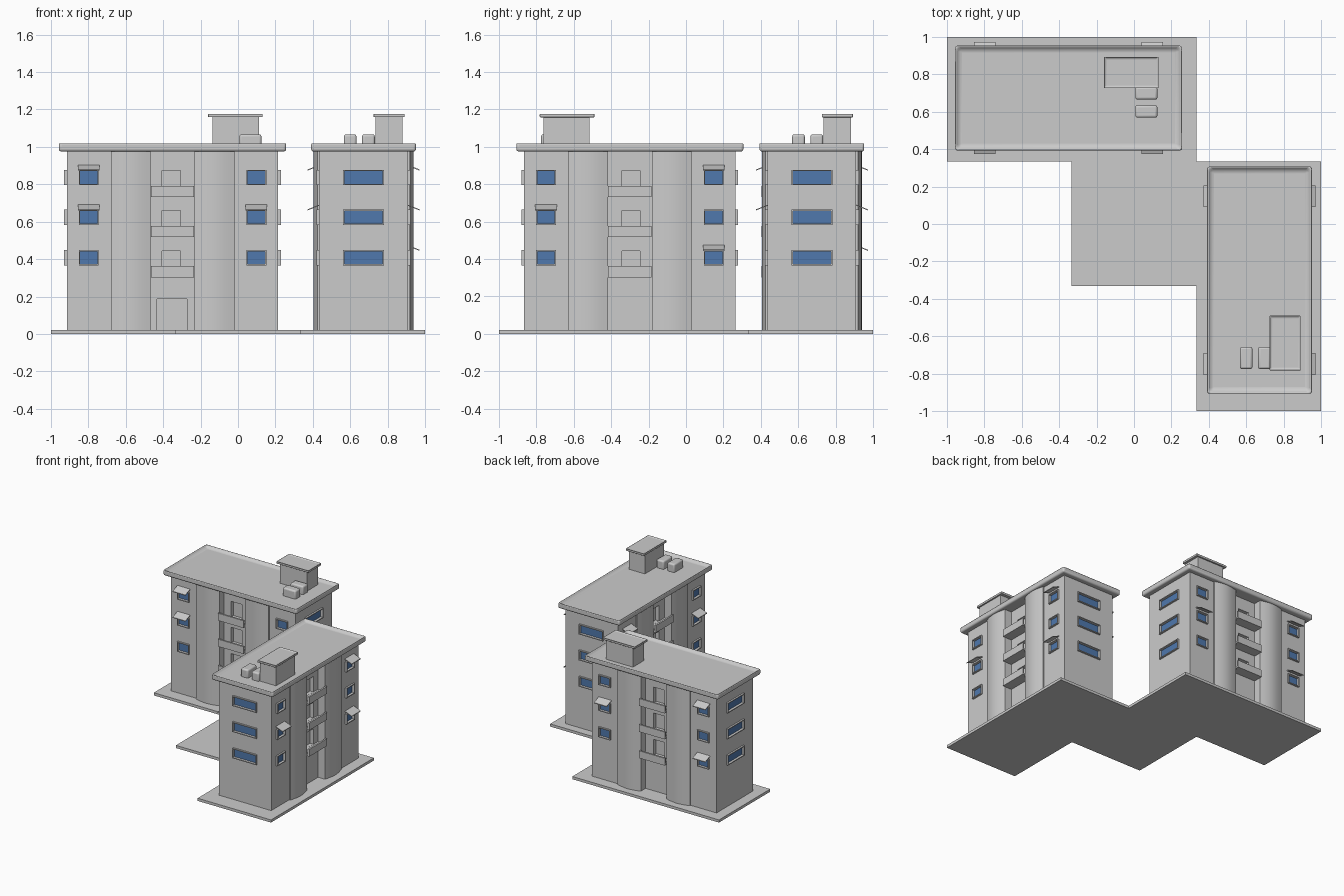
import bpy, bmesh, math
from mathutils import Matrix, Vector

if "Cube" in bpy.data.objects:
    bpy.data.objects.remove(bpy.data.objects["Cube"])

glass = bpy.data.materials.new("blue_glass")
glass.diffuse_color = (0.08, 0.19, 0.42, 1)
glass.use_nodes = True
glass.node_tree.nodes["Principled BSDF"].inputs["Base Color"].default_value = glass.diffuse_color


def finish(name, bm, M, mat=None, bevel=0):
    bmesh.ops.recalc_face_normals(bm, faces=bm.faces)
    me = bpy.data.meshes.new(name)
    bm.to_mesh(me)
    bm.free()
    ob = bpy.data.objects.new(name, me)
    bpy.context.collection.objects.link(ob)
    ob.matrix_world = M
    if mat:
        me.materials.append(mat)
    if bevel:
        b = ob.modifiers.new("bevel", 'BEVEL')
        b.width, b.segments, b.limit_method = bevel, 3, 'ANGLE'
    return ob


def add_box(bm, x0, x1, y0, y1, z0, z1):
    m = Matrix.Translation(((x0 + x1) / 2, (y0 + y1) / 2, (z0 + z1) / 2)) @ \
        Matrix.Diagonal((abs(x1 - x0), abs(y1 - y0), abs(z1 - z0), 1))
    return bmesh.ops.create_cube(bm, size=1, matrix=m)['verts']


def boxes(name, lst, M, mat=None, bevel=0):
    bm = bmesh.new()
    for b in lst:
        add_box(bm, *b)
    return finish(name, bm, M, mat, bevel)


def tray(name, b, rim, depth, M, bevel):
    # slab with a raised rim round a sunken top
    bm = bmesh.new()
    add_box(bm, *b)
    bm.normal_update()
    top = max(bm.faces, key=lambda f: f.calc_center_median().z)
    bmesh.ops.inset_region(bm, faces=[top], thickness=rim)
    for v in top.verts:
        v.co.z -= depth
    return finish(name, bm, M, None, bevel)


def prism(name, pts, z0, z1, M):
    bm = bmesh.new()
    f = bm.faces.new([bm.verts.new((x, y, z0)) for x, y in pts])
    ext = bmesh.ops.extrude_face_region(bm, geom=[f])['geom']
    for v in ext:
        if isinstance(v, bmesh.types.BMVert):
            v.co.z = z1
    return finish(name, bm, M)


L, W = 0.565, 0.237          # half length and half width of the walls
RECESS, FRONT = 0.185, 0.268  # recess wall and balcony front
LEVELS = (0.407, 0.623, 0.836)
COLS = (-0.448, 0.448)


def building(tag, M):
    # wall footprint: bowed pilasters either side of a central recess
    def bow(a, b, n=10):
        return [(a + (b - a) * i / n, -(W + 0.010 + 0.020 * math.sin(math.pi * i / n)))
                for i in range(n + 1)]
    side = [(-L, -W), (-0.33, -W)] + bow(-0.33, -0.117) + [(-0.117, -RECESS), (0.117, -RECESS)] \
        + bow(0.117, 0.33) + [(0.33, -W), (L, -W)]
    walls = prism(tag + "_walls", side + [(-x, -y) for x, y in side], 0.01, 0.985, M)

    cuts, panes, frames, rails = [], [], [], []
    t = 0.007

    def window(c, hw, z, wall, s, along_x):
        # opening, pane and four frame bars on one wall
        def put(lst, a0, a1, d0, d1, z0, z1):
            lst.append((a0, a1, s * d0, s * d1, z0, z1) if along_x
                       else (s * d0, s * d1, a0, a1, z0, z1))
        h = 0.034
        put(cuts, c - hw, c + hw, wall - 0.015, wall + 0.02, z - h, z + h)
        put(panes, c - hw, c + hw, wall - 0.02, wall - 0.006, z - h, z + h)
        for k in (-1, 1):
            put(frames, c + k * hw, c + k * (hw + t), wall - 0.004, wall + 0.014, z - h - t, z + h + t)
            put(frames, c - hw, c + hw, wall - 0.004, wall + 0.014, z + k * h, z + k * (h + t))

    for z in LEVELS:
        for s in (-1, 1):
            for u in COLS:
                window(u, 0.046, z, W, s, True)
            window(0, 0.102, z, L, s, False)
            # balcony door niche, floor and parapet
            cuts.append((-0.055, 0.043, s * (RECESS - 0.03), s * (RECESS + 0.02), z - 0.09, z + 0.037))
            zb = z - 0.105
            rails.append((-0.116, 0.116, s * (RECESS - 0.005), s * FRONT, zb, zb + 0.014))
            rails.append((-0.116, 0.116, s * (FRONT - 0.014), s * FRONT, zb + 0.014, zb + 0.06))
    # entrance niche on one long side
    cuts.append((-0.083, 0.077, -RECESS + 0.03, -RECESS - 0.02, 0.015, 0.187))

    cutter = boxes(tag + "_opening_cutter", cuts, M)
    cutter.hide_render = True
    cutter.hide_set(True)
    cutter.display_type = 'WIRE'
    mod = walls.modifiers.new("openings", 'BOOLEAN')
    mod.object, mod.operation, mod.solver = cutter, 'DIFFERENCE', 'EXACT'
    boxes(tag + "_window_panes", panes, M, glass)
    boxes(tag + "_window_frames", frames, M)
    boxes(tag + "_balconies", rails, M)

    # sloping awnings: (side, column, level)
    bm = bmesh.new()
    for s, c, lv in ((-1, 0, 2), (-1, 0, 1), (-1, 1, 1), (1, 0, 2), (1, 0, 0), (1, 1, 1)):
        z = LEVELS[lv] + 0.063
        for v in add_box(bm, COLS[c] - 0.058, COLS[c] + 0.058, s * (W - 0.003), s * (W + 0.062), z, z + 0.006):
            if abs(v.co.y) > W + 0.03:
                v.co.z -= 0.026
    finish(tag + "_awnings", bm, M)

    # roof, stair hut and roof units
    roof = tray(tag + "_roof", (-0.607, 0.607, -0.28, 0.28, 0.975, 1.025), 0.034, 0.025, M, 0.013)
    boxes(tag + "_stair_hut", [(0.215, 0.462, 0.063, 0.208, 0.99, 1.16)], M)
    cap = tray(tag + "_hut_cap", (0.19, 0.482, 0.053, 0.22, 1.158, 1.178), 0.016, 0.008, M, 0.004)
    units = boxes(tag + "_roof_units", [(0.357, 0.475, -0.105, -0.038, 0.99, 1.067),
                                        (0.357, 0.475, -0.008, 0.06, 0.99, 1.067)], M, None, 0.012)
    bpy.ops.object.select_all(action='DESELECT')
    for ob in (walls, roof, cap, units):
        ob.select_set(True)
    bpy.context.view_layer.objects.active = walls
    bpy.ops.object.shade_smooth_by_angle(angle=math.radians(32))


# ground plate under both blocks and the court between them
prism("base_plate", [(-1, 1), (-1, 0.335), (-0.333, 0.335), (-0.333, -0.33), (0.333, -0.33),
                     (0.333, -1), (1, -1), (1, 0.335), (0.333, 0.335), (0.333, 1)],
      0, 0.022, Matrix())

building("long_block", Matrix.Translation((-0.35, 0.673, 0)))
building("side_block", Matrix.Translation((0.671, -0.30, 0)) @ Matrix.Rotation(-math.pi / 2, 4, 'Z'))
